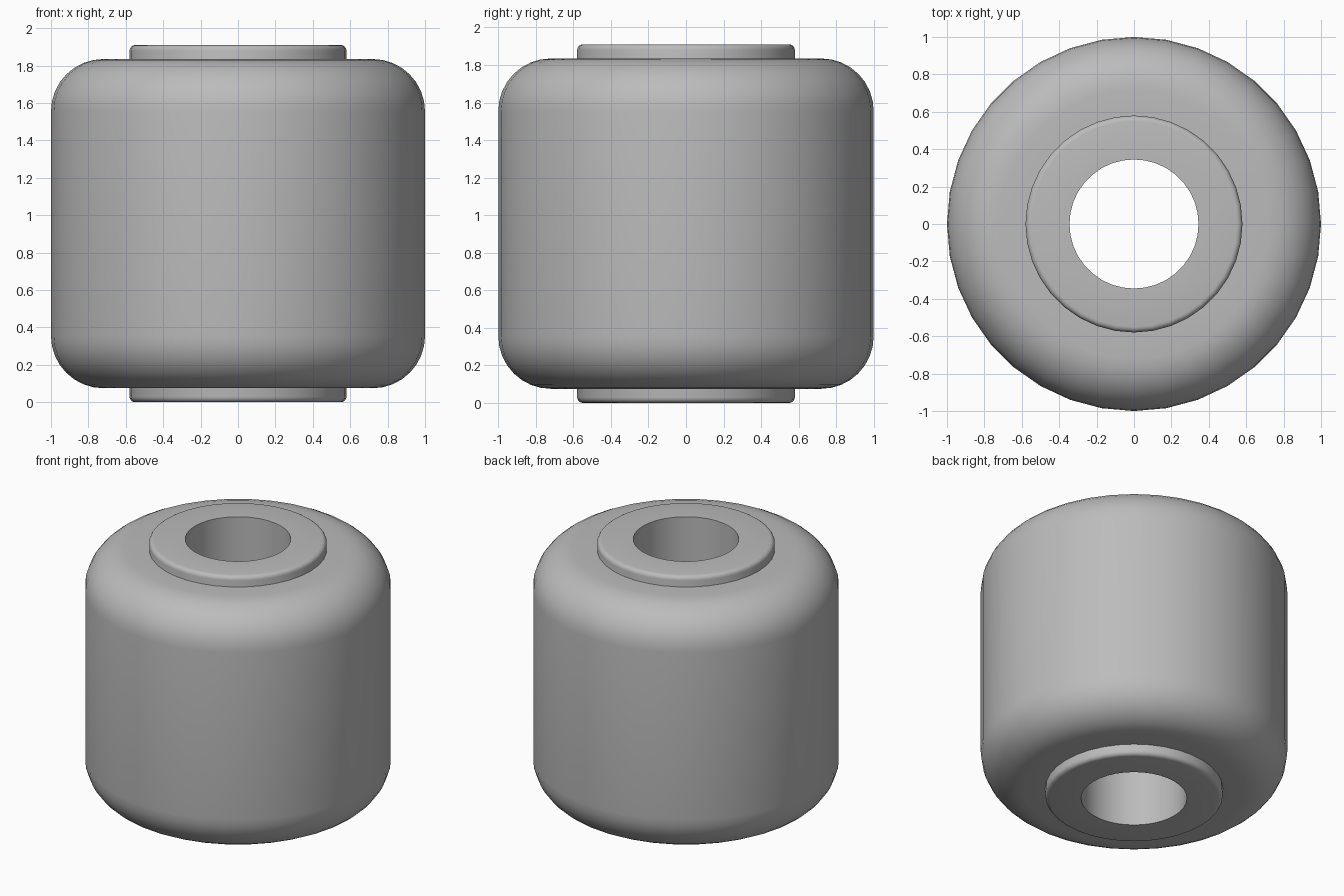
import bpy, bmesh
from math import sin, cos, pi, radians

if "Cube" in bpy.data.objects:
    bpy.data.objects.remove(bpy.data.objects["Cube"])

HEIGHT = 1.91
SEGMENTS = 36

grey = bpy.data.materials.new("plain_grey")
grey.use_nodes = True
grey.diffuse_color = (0.5, 0.5, 0.5, 1)
grey.node_tree.nodes["Principled BSDF"].inputs["Base Color"].default_value = (0.5, 0.5, 0.5, 1)


def rounded_ring(name, inner, outer, low, high, fillet, steps):
    """Lathe a closed section with rounded outer corners around z."""
    arc = [i * pi / 2 / steps for i in range(steps + 1)]
    section = [(inner, low)]
    section += [(outer - fillet + fillet * sin(a), low + fillet - fillet * cos(a)) for a in arc]
    section += [(outer - fillet + fillet * cos(a), high - fillet + fillet * sin(a)) for a in arc]
    section += [(inner, high)]

    bm = bmesh.new()
    rings = []
    for s in range(SEGMENTS):
        t = 2 * pi * s / SEGMENTS
        rings.append([bm.verts.new((r * cos(t), r * sin(t), z)) for r, z in section])
    n = len(section)
    for s in range(SEGMENTS):
        a, b = rings[s], rings[(s + 1) % SEGMENTS]
        for i in range(n):
            j = (i + 1) % n
            bm.faces.new((a[i], b[i], b[j], a[j]))
    bmesh.ops.recalc_face_normals(bm, faces=bm.faces)
    mesh = bpy.data.meshes.new(name)
    bm.to_mesh(mesh)
    bm.free()
    mesh.materials.append(grey)
    obj = bpy.data.objects.new(name, mesh)
    bpy.context.collection.objects.link(obj)
    bpy.ops.object.select_all(action="DESELECT")
    obj.select_set(True)
    bpy.context.view_layer.objects.active = obj
    bpy.ops.object.shade_smooth_by_angle(angle=radians(35))
    return obj


# Inner bushing with the through bore, standing proud at both ends
rounded_ring("bushing_sleeve", 0.345, 0.58, 0, HEIGHT, 0.03, 4)
# Thick outer roller with large rounded shoulders
rounded_ring("roller_body", 0.58, 1.0, 0.075, HEIGHT - 0.075, 0.28, 8)
